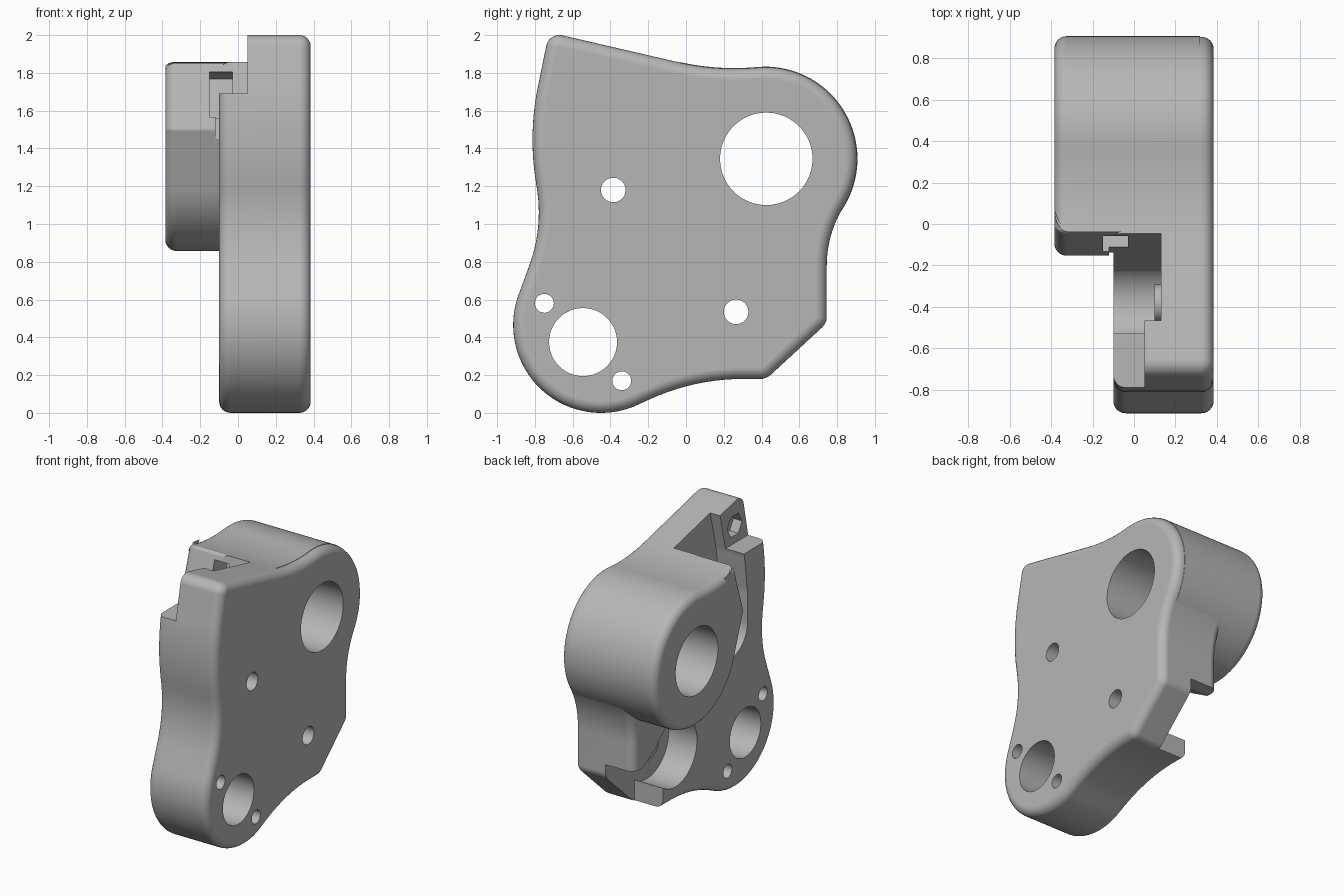
import bpy, bmesh, math
from mathutils import Vector, Matrix

cube = bpy.data.objects.get("Cube")
if cube:
    bpy.data.objects.remove(cube, do_unlink=True)

grey = bpy.data.materials.new("plain grey")
grey.use_nodes = True
colour = (0.47, 0.47, 0.47, 1)
grey.diffuse_color = colour
grey.node_tree.nodes["Principled BSDF"].inputs["Base Color"].default_value = colour


def arc(cy, cz, r, a, b, n=40):
    """Points along an arc in the side plane, angles in degrees."""
    angles = [math.radians(a + (b - a) * i / n) for i in range(n + 1)]
    return [(cy + r * math.cos(t), cz + r * math.sin(t), 0) for t in angles]


def circle(cy, cz, r, n=48):
    return arc(cy, cz, r, 0, 360, n)[:-1]


def fillet(corners):
    """Round each (y, z, radius) corner of a closed polygon."""
    out = []
    for i, (y, z, r) in enumerate(corners):
        p = Vector((y, z))
        if r == 0:
            out.append(p)
            continue
        u = (Vector(corners[i - 1][:2]) - p).normalized()
        v = (Vector(corners[(i + 1) % len(corners)][:2]) - p).normalized()
        half = u.angle(v) / 2
        centre = p + (u + v).normalized() * r / math.sin(half)
        start = p + u * r / math.tan(half) - centre
        end = p + v * r / math.tan(half) - centre
        for k in range(11):
            d = start.lerp(end, k / 10).normalized()
            out.append(centre + d * r)
    return out


def inset(pts, d):
    """Move a counter-clockwise outline inwards."""
    out = []
    for i, p in enumerate(pts):
        a = (p - pts[i - 1]).normalized()
        b = (pts[(i + 1) % len(pts)] - p).normalized()
        n = Vector((-a.y - b.y, a.x + b.x)).normalized()
        out.append(p + n * d / max(0.5, n.dot(Vector((-a.y, a.x)))))
    return out


def prism(name, corners, x0, x1, r0=0, r1=0):
    """Extrude an outline along x, with rounded rims of radius r0 and r1."""
    pts = fillet(corners)
    steps = [math.radians(15 * k) for k in range(7)]
    rings = [(x0, 0)] if not r0 else [
        (x0 + r0 * (1 - math.cos(t)), r0 * (1 - math.sin(t))) for t in steps]
    rings += [(x1, 0)] if not r1 else [
        (x1 - r1 * (1 - math.cos(t)), r1 * (1 - math.sin(t))) for t in reversed(steps)]
    bm = bmesh.new()
    loops = [[bm.verts.new((x, p.x, p.y)) for p in inset(pts, d)] for x, d in rings]
    n = len(pts)
    for lo, hi in zip(loops, loops[1:]):
        for i in range(n):
            j = (i + 1) % n
            bm.faces.new((lo[i], lo[j], hi[j], hi[i]))
    bm.faces.new(loops[0])
    bm.faces.new(loops[-1])
    bmesh.ops.recalc_face_normals(bm, faces=bm.faces)
    return to_object(name, bm)


def box(name, centre, size, tilt=0):
    bm = bmesh.new()
    bmesh.ops.create_cube(bm, size=1)
    place = Matrix.Translation(centre) @ Matrix.Rotation(tilt, 4, "X")
    bm.transform(place @ Matrix.Diagonal((*size, 1)))
    return to_object(name, bm)


def to_object(name, bm):
    mesh = bpy.data.meshes.new(name)
    bm.to_mesh(mesh)
    bm.free()
    mesh.materials.append(grey)
    obj = bpy.data.objects.new(name, mesh)
    bpy.context.collection.objects.link(obj)
    return obj


def combine(target, tool, operation):
    """Apply a boolean and discard the tool."""
    mod = target.modifiers.new("combine", "BOOLEAN")
    mod.object, mod.operation, mod.solver = tool, operation, "EXACT"
    bpy.context.view_layer.objects.active = target
    bpy.ops.object.modifier_apply(modifier=mod.name)
    bpy.data.objects.remove(tool, do_unlink=True)


# Main plate outline: front edge, lower lobe, bottom, chamfer, upper lobe
plate_outline = [(-.725, 2.015, .07), (-.835, 1.48, 1.4), (-.757, .98, .8)]
plate_outline += arc(-.45, .465, .465, 160, 295)
plate_outline += [(.04, .18, 1.2), (.425, .18, .08), (.745, .475, .08), (.745, .938, .6)]
plate_outline += arc(.42, 1.345, .485, -30, 95)
plate_outline += [(.16, 1.81, 1.3)]
body = prism("housing_body", plate_outline, -.1, .385, .06, .06)

# Thick boss around the large bore
boss_outline = [(-.04, 1.859, .03), (-.155, 1.5, .03)]
boss_outline += arc(.42, 1.345, .488, 200, 455, 70)
boss_outline += [(.16, 1.813, 1.3)]
combine(body, prism("boss", boss_outline, -.385, .32, .06), "UNION")

# Upper slanted pocket and the stepped corner beside it
upper_pocket = [(0, 2.06, 0), (-.44, 2.06, 0), (-.535, 1.67, .3), (-.57, 1.4, .5)]
upper_pocket += arc(-.375, 1.175, .195, 180, 318, 24) + [(-.2, 1.17, 0)]
combine(body, prism("upper_pocket", upper_pocket, -.12, .13), "DIFFERENCE")
combine(body, box("corner_step", (-.225, -.7, 1.95), (.55, .6, .52)), "DIFFERENCE")

# Lower pocket, round and open through the chamfered corner
combine(body, prism("lower_pocket", circle(.265, .535, .25), -.101, .13), "DIFFERENCE")
opening = [(.22, .33, 0), (.41, .33, 0), (.41, .05, 0), (.95, .05, 0),
           (.95, .57, 0), (.64, .57, .05), (.45, .68, 0), (.3, .6, 0)]
combine(body, prism("pocket_opening", opening, -.2, .1305), "DIFFERENCE")

# Raised rings around the two screw holes
for y, z in ((-.385, 1.18), (.265, .535)):
    combine(body, prism("screw_ring", circle(y, z, .092), .1, .2), "UNION")

# Bores and screw holes
for y, z, r in ((.425, 1.345, .245), (-.545, .375, .18), (-.75, .58, .05),
                (-.34, .17, .05), (-.385, 1.18, .065), (.265, .535, .065)):
    combine(body, prism("hole", circle(y, z, r), -.6, .6), "DIFFERENCE")

# Hexagonal nut recess in the corner and slot in the boss front
combine(body, prism("nut_recess", circle(-.635, 1.82, .085, 6), -.1, .12), "DIFFERENCE")
combine(body, box("boss_slot", (-.09, -.07, 1.68), (.12, .28, .25), math.radians(-14)),
        "DIFFERENCE")

# Smooth shading with crisp edges
bpy.ops.object.select_all(action="DESELECT")
body.select_set(True)
bpy.context.view_layer.objects.active = body
bpy.ops.object.shade_smooth_by_angle(angle=math.radians(30))
normals = body.modifiers.new("even_normals", "WEIGHTED_NORMAL")
normals.keep_sharp = True
